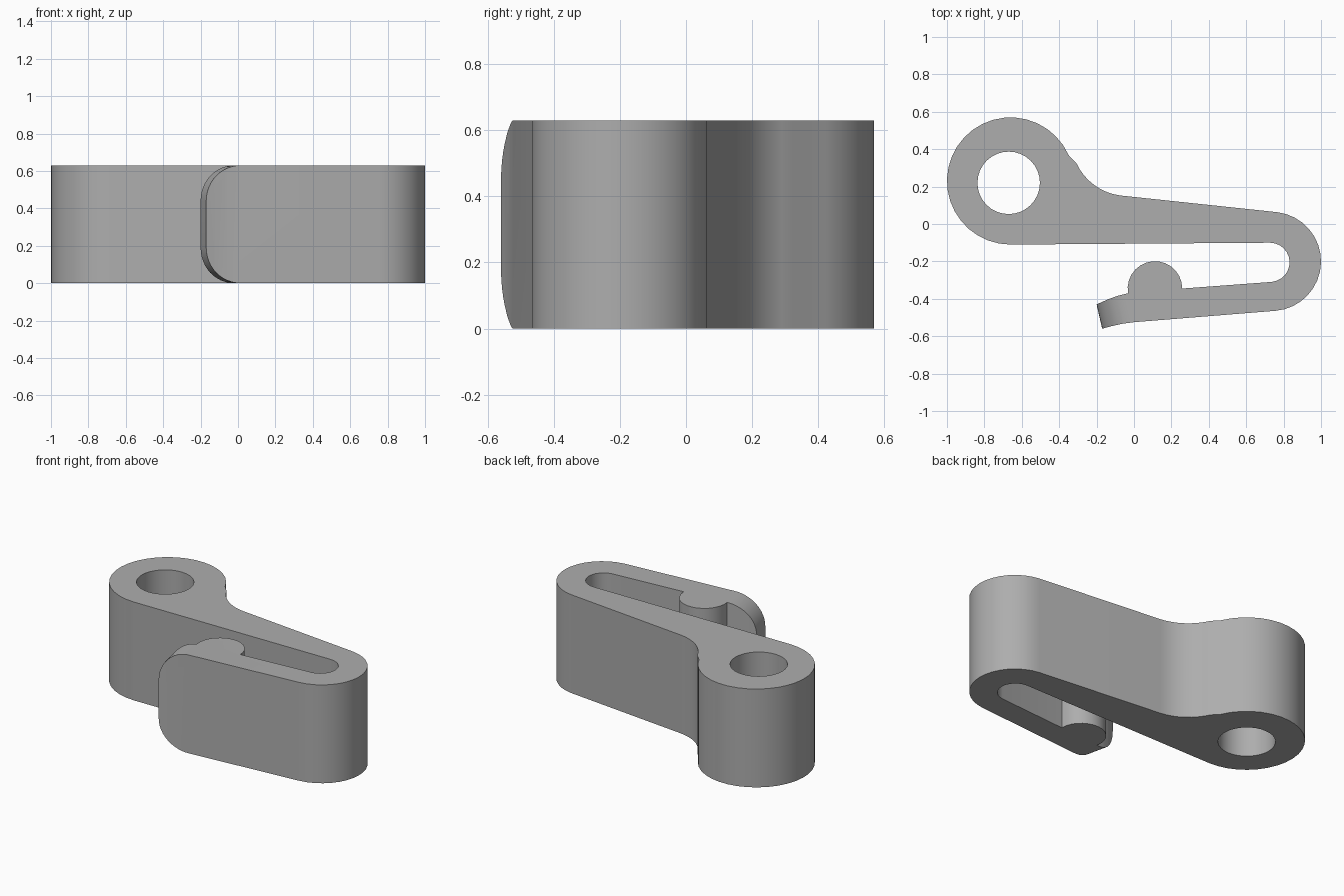
import bpy
import bmesh
from math import cos, sin, pi, radians
from mathutils import Vector

HEIGHT = 0.63

cube = bpy.data.objects.get("Cube")
if cube:
    bpy.data.objects.remove(cube, do_unlink=True)

grey = bpy.data.materials.new("plain grey")
grey.use_nodes = True
grey.diffuse_color = (0.42, 0.42, 0.42, 1)
grey.node_tree.nodes["Principled BSDF"].inputs["Base Color"].default_value = grey.diffuse_color


def arc(cx, cy, r, start, end, steps):
    """Points on an arc, angles in degrees."""
    angles = [radians(start + (end - start) * i / steps) for i in range(steps + 1)]
    return [(cx + r * cos(a), cy + r * sin(a)) for a in angles]


def prism(name, points, offset):
    """Solid swept from a closed loop of 3D points along an offset."""
    bm = bmesh.new()
    face = bm.faces.new([bm.verts.new(p) for p in points])
    top = bmesh.ops.extrude_face_region(bm, geom=[face])["geom"]
    bmesh.ops.translate(bm, vec=offset, verts=[v for v in top if isinstance(v, bmesh.types.BMVert)])
    bmesh.ops.recalc_face_normals(bm, faces=bm.faces)
    mesh = bpy.data.meshes.new(name)
    bm.to_mesh(mesh)
    bm.free()
    mesh.materials.append(grey)
    obj = bpy.data.objects.new(name, mesh)
    bpy.context.collection.objects.link(obj)
    return obj


def cut(target, cutter):
    """Subtract the cutter and discard it."""
    cutter.hide_render = True
    bpy.context.view_layer.objects.active = target
    mod = target.modifiers.new("cut", "BOOLEAN")
    mod.operation, mod.solver, mod.object = "DIFFERENCE", "EXACT", cutter
    bpy.ops.object.modifier_apply(modifier=mod.name)
    bpy.data.objects.remove(cutter, do_unlink=True)


# Hook outline: eye, fillet, outer bend, tip, latch bump, inner slot
outline = (
    arc(-0.66, 0.23, 0.34, 270, 24, 24)
    + arc(-0.035, 0.45, 0.3, 205, 263, 8)
    + arc(0.735, -0.2, 0.265, 83, -85, 16)
    + [(0, -0.525), (-0.06, -0.533), (-0.12, -0.546), (-0.17, -0.56)]
    + [(-0.2, -0.43), (-0.14, -0.403), (-0.09, -0.385)]
    + arc(0.112, -0.345, 0.146, 190, 0, 14)
    + arc(0.727, -0.205, 0.105, -85, 90, 12)
)
hook = prism("latch_hook", [(x, y, 0) for x, y in outline], (0, 0, HEIGHT))

# Eye hole
hole = arc(-0.67, 0.22, 0.167, 0, 360, 32)[:-1]
cut(hook, prism("eye_cutter", [(x, y, -0.1) for x, y in hole], (0, 0, 1)))

# Rounded upper and lower corners of the free tip, square to its end face
tip = Vector((-0.215, -0.365, 0))
across = Vector((0.225, -0.975, 0))
along = Vector((0.975, 0.225, 0))
R = 0.19
for side in (-1, 1):
    corner = [(R, R + 0.1), (-0.1, R + 0.1), (-0.1, 0)] + arc(R, 0, R, 180, 90, 12)
    loop = [tip + along * u + Vector((0, 0, HEIGHT / 2 + side * (HEIGHT / 2 - R + w)))
            for u, w in corner]
    cut(hook, prism("tip_cutter", loop, across * 0.3))

# Smooth curved walls, crisp rims
bpy.ops.object.select_all(action="DESELECT")
hook.select_set(True)
bpy.context.view_layer.objects.active = hook
bpy.ops.object.shade_smooth_by_angle(angle=pi / 6)
